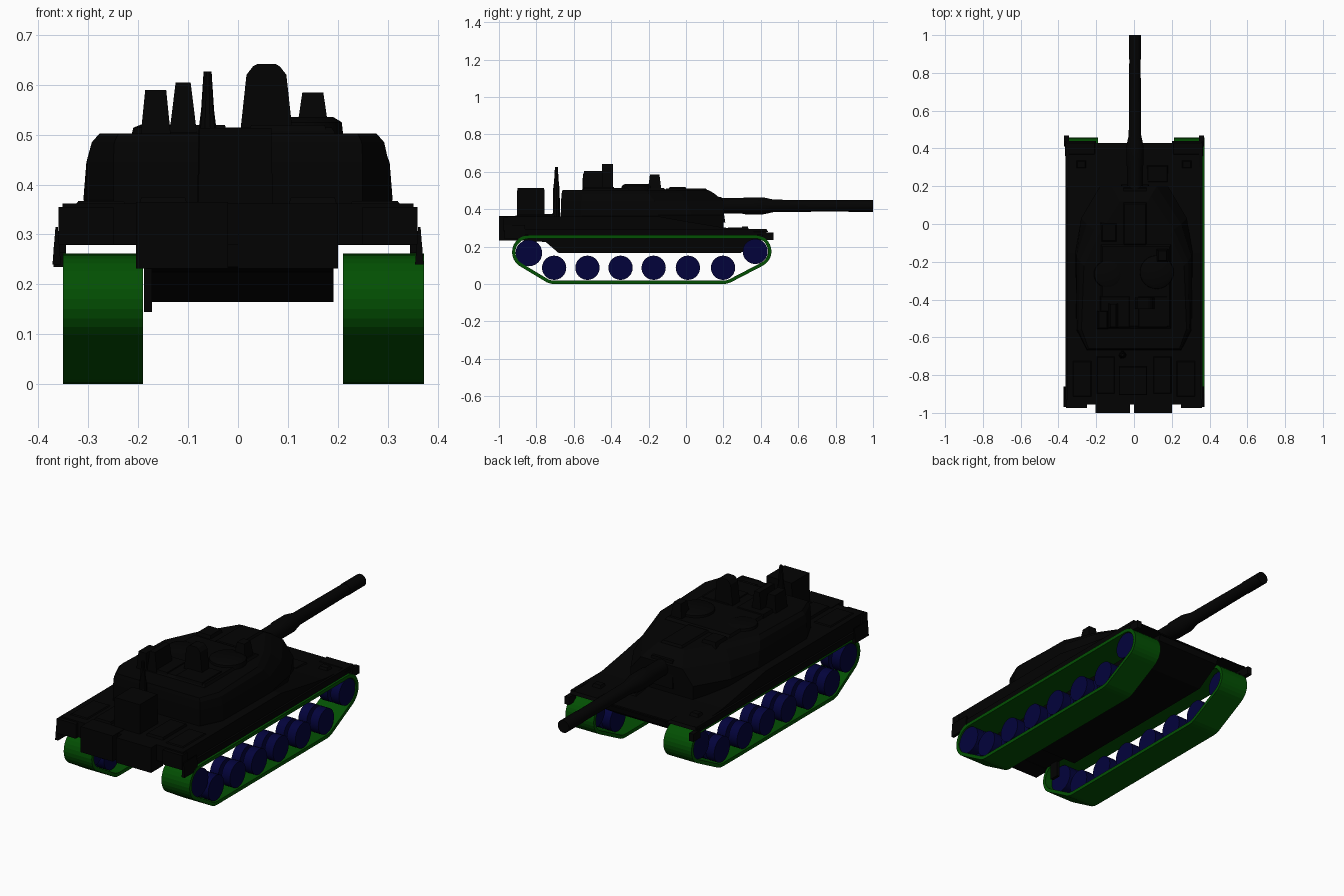
import bpy, math
from mathutils import Vector
from mathutils.geometry import convex_hull_2d

cube = bpy.data.objects.get("Cube")
if cube:
    bpy.data.objects.remove(cube, do_unlink=True)


def material(name, rgb):
    m = bpy.data.materials.new(name)
    m.use_nodes = True
    m.diffuse_color = (*rgb, 1)
    m.node_tree.nodes["Principled BSDF"].inputs["Base Color"].default_value = (*rgb, 1)
    return m


BLACK = material("hull black", (0.0008, 0.0008, 0.0008))
GREEN = material("track green", (0.0008, 0.08, 0.0008))
BLUE = material("wheel navy", (0.0008, 0.0008, 0.044))


def build(name, verts, faces, mat):
    mesh = bpy.data.meshes.new(name)
    mesh.from_pydata(verts, [], faces)
    mesh.materials.append(mat)
    ob = bpy.data.objects.new(name, mesh)
    bpy.context.collection.objects.link(ob)
    return ob


def loft(name, rings, mat=BLACK, smooth=False):
    """Skin equal rings, ordered counter-clockwise seen against the travel direction."""
    n = len(rings[0])
    verts = [v for r in rings for v in r]
    faces = [tuple(reversed(range(n))), tuple(range(len(verts) - n, len(verts)))]
    for k in range(len(rings) - 1):
        a = k * n
        faces += [(a + i, a + (i + 1) % n, a + n + (i + 1) % n, a + n + i) for i in range(n)]
    ob = build(name, verts, faces, mat)
    if smooth:
        bpy.ops.object.select_all(action='DESELECT')
        bpy.context.view_layer.objects.active = ob
        ob.select_set(True)
        bpy.ops.object.shade_smooth_by_angle(angle=math.radians(35))
    return ob


def box(name, x, y, z, tx=0, ty=0):
    """Box from ranges, its top drawn in by tx and ty."""
    def ring(h, a, b):
        return [(x[0] + a, y[0] + b, h), (x[1] - a, y[0] + b, h),
                (x[1] - a, y[1] - b, h), (x[0] + a, y[1] - b, h)]
    return loft(name, [ring(z[0], 0, 0), ring(z[1], tx, ty)])


def lathe(name, centre, axis, profile, mat=BLACK, n=24):
    """Turned part: profile is (distance along axis, radius)."""
    u, v = {'X': ((0, 1, 0), (0, 0, 1)), 'Y': ((0, 0, 1), (1, 0, 0)),
            'Z': ((1, 0, 0), (0, 1, 0))}[axis]
    u, v, c = Vector(u), Vector(v), Vector(centre)
    w = u.cross(v)
    angles = [math.tau * i / n for i in range(n)]
    rings = [[c + w * d + (u * math.cos(a) + v * math.sin(a)) * r for a in angles]
             for d, r in profile]
    return loft(name, rings, mat, True)


def prism(name, x0, x1, profile):
    """Side profile (y, z), counter-clockwise, extruded across x."""
    return loft(name, [[(x, y, z) for y, z in profile] for x in (x0, x1)])


# Tracks: a thin belt wrapped round four guide circles
guides = [(-0.84, 0.171, 0.09), (-0.705, 0.09, 0.09), (0.2, 0.09, 0.09), (0.37, 0.175, 0.087)]
points = [Vector((y + r * math.cos(math.tau * i / 28), z + r * math.sin(math.tau * i / 28)))
          for y, z, r in guides for i in range(28)]
belt = [points[i] for i in convex_hull_2d(points)]
wheels = [(-0.84, 0.166, 0.071), (0.37, 0.174, 0.067)]
wheels += [(y, 0.087, 0.065) for y in (-0.705, -0.527, -0.35, -0.173, 0.01, 0.198)]
for side, x0, x1 in (("right", -0.351, -0.19), ("left", 0.211, 0.373)):
    n = len(belt)
    band = build(side + "_track", [(x, p.x, p.y) for x in (x0, x1) for p in belt],
                 [(i, (i + 1) % n, n + (i + 1) % n, n + i) for i in range(n)], GREEN)
    solid = band.modifiers.new("thickness", 'SOLIDIFY')
    solid.thickness = 0.018
    solid.offset = -1
    # Twin-disc road wheels with a narrow hub, set towards the outer edge
    w = 0.115
    start = x0 + 0.005 if side == "right" else x1 - 0.005 - w
    for i, (y, z, r) in enumerate(wheels):
        lathe(f"{side}_wheel_{i + 1}", (start, y, z), 'X',
              [(0, r), (w * 0.42, r), (w * 0.42, r * 0.5), (w * 0.58, r * 0.5), (w * 0.58, r), (w, r)], BLUE)

# Hull
prism("lower_hull", -0.183, 0.191, [(-0.68, 0.165), (0.29, 0.165), (0.42, 0.245), (0.43, 0.275),
                                    (0.2, 0.285), (-0.93, 0.34), (-0.93, 0.235), (-0.75, 0.225)])
prism("upper_hull", -0.352, 0.352, [(-0.955, 0.28), (0.43, 0.279), (0.43, 0.286),
                                    (0.2, 0.302), (0, 0.335), (-0.15, 0.362), (-0.955, 0.362)])
for side, s in (("right", -1), ("left", 1)):
    xs = lambda a, b: tuple(sorted((s * a, s * b)))
    box(side + "_skirt", xs(0.345, 0.363), (-0.95, 0.43), (0.263, 0.295))
    box(side + "_rear_mudguard", xs(0.25, 0.36), (-0.975, -0.93), (0.28, 0.355))
    box(side + "_front_mudguard", xs(0.2, 0.365), (0.36, 0.44), (0.279, 0.293), 0.01, 0.01)
    box(side + "_mudguard_lip", xs(0.345, 0.37), (0.41, 0.468), (0.235, 0.275))
    box(side + "_rear_corner", xs(0.355, 0.372), (-0.97, -0.86), (0.24, 0.315), 0.006)
    box(side + "_headlamp", xs(0.25, 0.31), (0.29, 0.34), (0.28, 0.308), 0.01, 0.01)
    box(side + "_deck_box", xs(0.22, 0.33), (-0.92, -0.72), (0.355, 0.367), 0.01, 0.01)
    box(side + "_deck_grille", xs(0.1, 0.2), (-0.9, -0.7), (0.355, 0.374), 0.006, 0.006)
box("right_rear_box", (-0.205, -0.02), (-1, -0.9), (0.232, 0.365))
box("left_rear_box", (0.0, 0.2), (-1, -0.9), (0.232, 0.362))
box("rear_flap", (-0.188, -0.172), (-0.85, -0.8), (0.145, 0.3))
box("engine_box", (-0.08, 0.07), (-0.905, -0.755), (0.35, 0.513), 0.003, 0.003)
box("driver_hatch", (0.06, 0.19), (0.21, 0.32), (0.28, 0.303), 0.015, 0.015)


# Turret: stacked plan outlines, given by half widths from rear to front
def turret_ring(z, ys, widths):
    right = list(zip(widths, ys))
    return [(x, y, z) for x, y in right] + [(-x, y, z) for x, y in reversed(right)]


loft("turret", [turret_ring(0.28, (-0.67, -0.55, -0.15, 0.03, 0.2), (0.24, 0.28, 0.28, 0.25, 0.18)),
                turret_ring(0.37, (-0.67, -0.56, -0.15, 0.03, 0.2), (0.25, 0.305, 0.31, 0.28, 0.18)),
                turret_ring(0.445, (-0.668, -0.56, -0.17, 0.0, 0.2), (0.25, 0.302, 0.304, 0.25, 0.12)),
                turret_ring(0.485, (-0.665, -0.56, -0.2, -0.03, 0.15), (0.248, 0.293, 0.287, 0.21, 0.09)),
                turret_ring(0.502, (-0.66, -0.555, -0.22, -0.06, 0.12), (0.24, 0.278, 0.265, 0.19, 0.075))])
box("turret_roof", (-0.18, 0.2), (-0.56, -0.1), (0.495, 0.514), 0.012, 0.02)
box("mantlet", (-0.07, 0.08), (0.1, 0.21), (0.33, 0.465), 0.015, 0.02)
box("front_roof_plate", (-0.06, 0.07), (-0.12, 0.12), (0.495, 0.512), 0.01, 0.015)
for side, s in (("right", -1), ("left", 1)):
    box(side + "_roof_locker", tuple(sorted((s * 0.02, s * 0.18))), (-0.55, -0.38), (0.5, 0.519), 0.006, 0.006)

# Roof fittings
lathe("right_hatch", (-0.14, -0.265, 0.49), 'Z', [(0, 0.076), (0.024, 0.07), (0.03, 0.055)])
lathe("left_cupola", (0.12, -0.255, 0.49), 'Z', [(0, 0.092), (0.035, 0.088), (0.046, 0.07)])
box("gunner_sight", (-0.18, -0.085), (-0.1, 0.01), (0.48, 0.518), 0.012, 0.012)
box("periscope_housing", (0.115, 0.185), (-0.205, -0.13), (0.49, 0.585), 0.014, 0.012)
box("right_roof_box", (-0.195, -0.135), (-0.555, -0.46), (0.5, 0.59), 0.009, 0.004)
box("inner_roof_box", (-0.138, -0.082), (-0.55, -0.42), (0.5, 0.605), 0.013, 0.004)


def sight_ring(z, w):
    return [(0.057 - w, -0.45, z), (0.057 + w, -0.45, z), (0.057 + w, -0.39, z), (0.057 - w, -0.39, z)]


loft("tall_sight", [sight_ring(0.5, 0.053), sight_ring(0.62, 0.04), sight_ring(0.637, 0.027),
                    sight_ring(0.642, 0.018)])
lathe("antenna", (-0.061, -0.693, 0.35), 'Z',
      [(0, 0.021), (0.16, 0.018), (0.2, 0.013), (0.277, 0.008)], n=10)

# Gun barrel with a thicker sleeve
lathe("gun_barrel", (0.005, 0.15, 0.418), 'Y',
      [(0, 0.041), (0.15, 0.042), (0.17, 0.046), (0.26, 0.046), (0.32, 0.033), (0.72, 0.03),
       (0.72, 0.032), (0.85, 0.032)])
